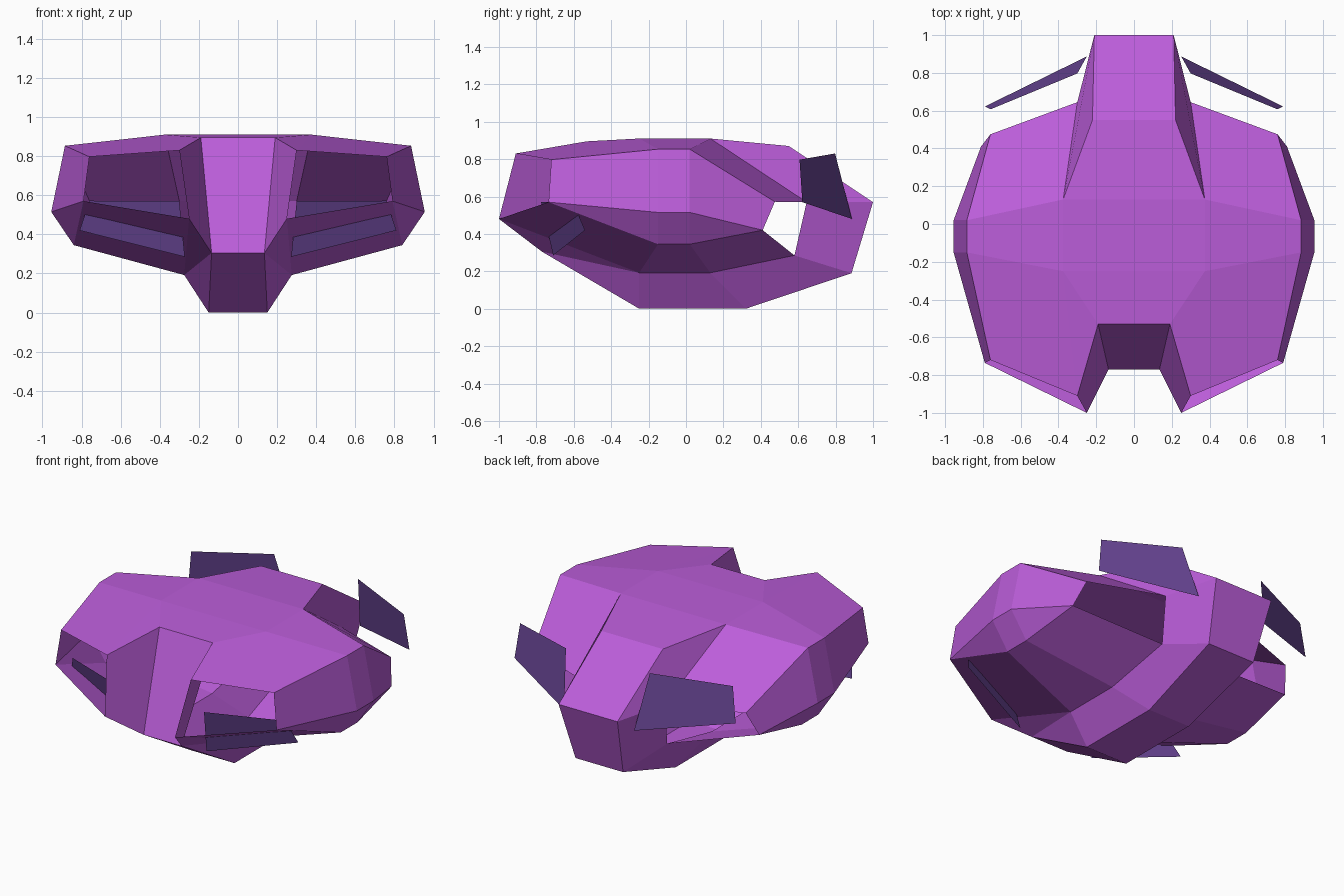
import bpy, bmesh

if "Cube" in bpy.data.objects:
    bpy.data.objects.remove(bpy.data.objects["Cube"])

# Right-half stringers, each running front to back through four stations
SHOULDER = [(.30, -.91, .83), (.375, -.25, .91), (.375, .13, .91), (.30, .645, .57)]
RIM = [(.76, -.72, .797), (.885, -.15, .853), (.885, .02, .853), (.76, .475, .572)]
WAIST = [(.79, -.735, .57), (.955, -.15, .515), (.955, .02, .515), (.81, .41, .42)]
BELLY = [WAIST[0], (.84, -.15, .345), (.84, .02, .345), WAIST[3]]
CHINE = [(.25, -1, .48), (.275, -.25, .192), (.275, .13, .192), (.272, .58, .285)]
KEEL = [(.135, -.77, .305), (.15, -.25, 0), (.15, .32, 0), (.17, .885, .19)]
DECK = [(.19, -.53, .895), SHOULDER[1], SHOULDER[2], (.22, .55, .87)]
TAIL_TIP = (.21, 1, .57)


def material(name, rgb):
    m = bpy.data.materials.new(name)
    m.diffuse_color = (*rgb, 1)
    m.use_nodes = True
    m.node_tree.nodes["Principled BSDF"].inputs["Base Color"].default_value = m.diffuse_color
    return m


def centre(p):
    return (0, p[1], p[2])


def half_part(name, faces, mat):
    """Flat-shaded right half from corner loops, mirrored across x = 0."""
    bm = bmesh.new()
    for loop in faces:
        pts = list(dict.fromkeys(loop))
        if len(pts) > 2:
            bm.faces.new([bm.verts.new(p) for p in pts])
    bmesh.ops.remove_doubles(bm, verts=bm.verts, dist=1e-4)
    bmesh.ops.recalc_face_normals(bm, faces=bm.faces)
    me = bpy.data.meshes.new(name)
    bm.to_mesh(me)
    bm.free()
    me.materials.append(mat)
    ob = bpy.data.objects.new(name, me)
    bpy.context.collection.objects.link(ob)
    mod = ob.modifiers.new("Mirror", 'MIRROR')
    mod.use_clip = True
    mod.merge_threshold = 0.001
    return ob


def loft(a, b):
    return [(a[i], a[i + 1], b[i + 1], b[i]) for i in range(3)]


purple = material("hull_purple", (.50, .11, .70))
violet = material("panel_violet", (.14, .06, .30))

# Hollow hull skin: strips between neighbouring stringers
faces = []
for a, b in [(SHOULDER, RIM), (RIM, WAIST), (WAIST, BELLY), (BELLY, CHINE)]:
    faces += loft(a, b)
faces += loft(CHINE, KEEL)[1:]
for line in (KEEL, DECK):
    faces += loft(line, [centre(p) for p in line])

# Prong: underside creases, top and inner wall
faces += [(KEEL[0], CHINE[0], CHINE[1]), (KEEL[0], CHINE[1], KEEL[1]),
          (SHOULDER[0], SHOULDER[1], DECK[0]),
          (DECK[0], SHOULDER[0], CHINE[0], KEEL[0])]
# Sloping nose panel
faces.append((DECK[0], KEEL[0], centre(KEEL[0]), centre(DECK[0])))
# Tail: ramp, upper side, lower side, end
tip_c = centre(TAIL_TIP)
faces += [(DECK[3], TAIL_TIP, tip_c, centre(DECK[3])),
          (DECK[2], DECK[3], TAIL_TIP, SHOULDER[3]),
          (SHOULDER[3], TAIL_TIP, KEEL[3], CHINE[3]),
          (TAIL_TIP, KEEL[3], centre(KEEL[3]), tip_c)]
half_part("hull", faces, purple)


# Panels shaped like the front and rear openings, flipped to the other end
def flipped_opening(station, shift):
    return [(x, -y + shift, z) for x, y, z in
            (s[station] for s in (SHOULDER, RIM, WAIST, CHINE))]


half_part("rear_fin", [flipped_opening(0, -.113)], violet)
half_part("front_vane", [flipped_opening(3, -.13)], violet)
